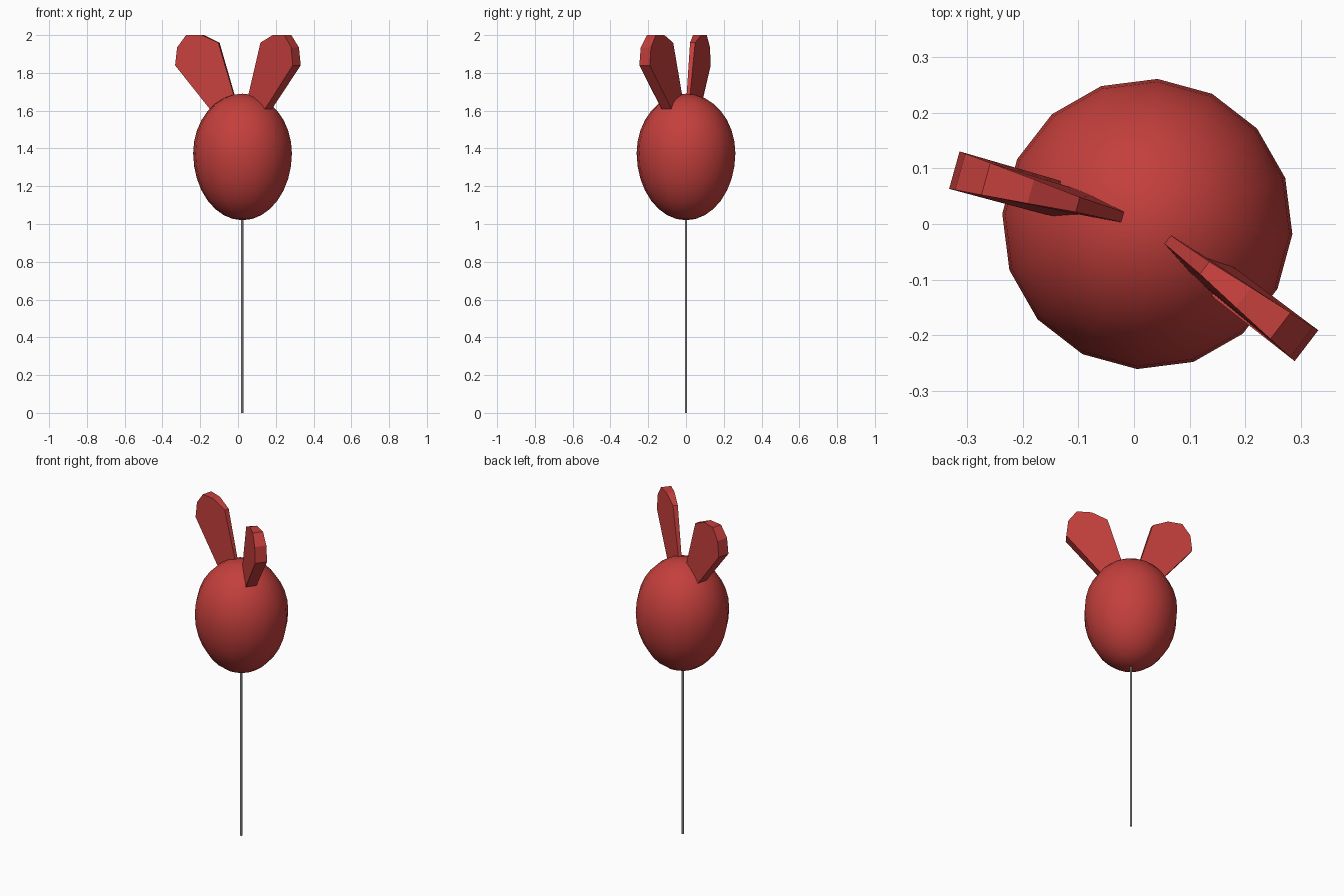
import bpy, bmesh
from math import cos, sin, radians

if "Cube" in bpy.data.objects:
    bpy.data.objects.remove(bpy.data.objects["Cube"])

AXIS_X = 0.024

red = bpy.data.materials.new("red")
red.diffuse_color = (0.55, 0.05, 0.045, 1)
red.use_nodes = True
red.node_tree.nodes["Principled BSDF"].inputs["Base Color"].default_value = red.diffuse_color

# Body: slightly egg-shaped 16-sided balloon, fuller at the top
bpy.ops.mesh.primitive_uv_sphere_add(segments=16, ring_count=16, radius=1)
body = bpy.context.object
body.name = "balloon_body"
for v in body.data.vertices:
    v.co.x *= 0.262
    v.co.y *= 0.262
    v.co.z *= 0.315 if v.co.z > 0 else 0.355
body.location = (AXIS_X, 0, 1.375)
body.rotation_euler.z = radians(-4)
body.data.materials.append(red)
bpy.ops.object.shade_smooth()

# Stick: thin rod reaching into the body
bpy.ops.mesh.primitive_cylinder_add(vertices=8, radius=0.0065, depth=1.05,
                                    location=(AXIS_X - 0.002, 0, 0.525))
bpy.context.object.name = "stick"

# Ear outline: distance from the axis, height, thickness (thin inside, thick outside)
EAR = [(0.012, 1.56, 0.016), (0.048, 1.69, 0.019), (0.13, 1.96, 0.028),
       (0.218, 2.0, 0.045), (0.302, 2.0, 0.06), (0.35, 1.935, 0.068),
       (0.361, 1.84, 0.07), (0.18, 1.62, 0.066), (0.10, 1.522, 0.05)]


def add_ear(name, angle):
    a = radians(angle)
    bm = bmesh.new()
    sides = []
    for s in (-0.5, 0.5):
        sides.append([bm.verts.new((AXIS_X + u * cos(a) - s * t * sin(a),
                                    u * sin(a) + s * t * cos(a), z))
                      for u, z, t in EAR])
    front, back = sides
    bm.faces.new(front)
    bm.faces.new(back[::-1])
    n = len(EAR)
    for i in range(n):
        j = (i + 1) % n
        bm.faces.new((front[i], back[i], back[j], front[j]))
    bmesh.ops.recalc_face_normals(bm, faces=bm.faces)
    mesh = bpy.data.meshes.new(name)
    bm.to_mesh(mesh)
    bm.free()
    mesh.materials.append(red)
    bpy.context.collection.objects.link(bpy.data.objects.new(name, mesh))


add_ear("left_ear", 164.4)
add_ear("right_ear", -37.4)
